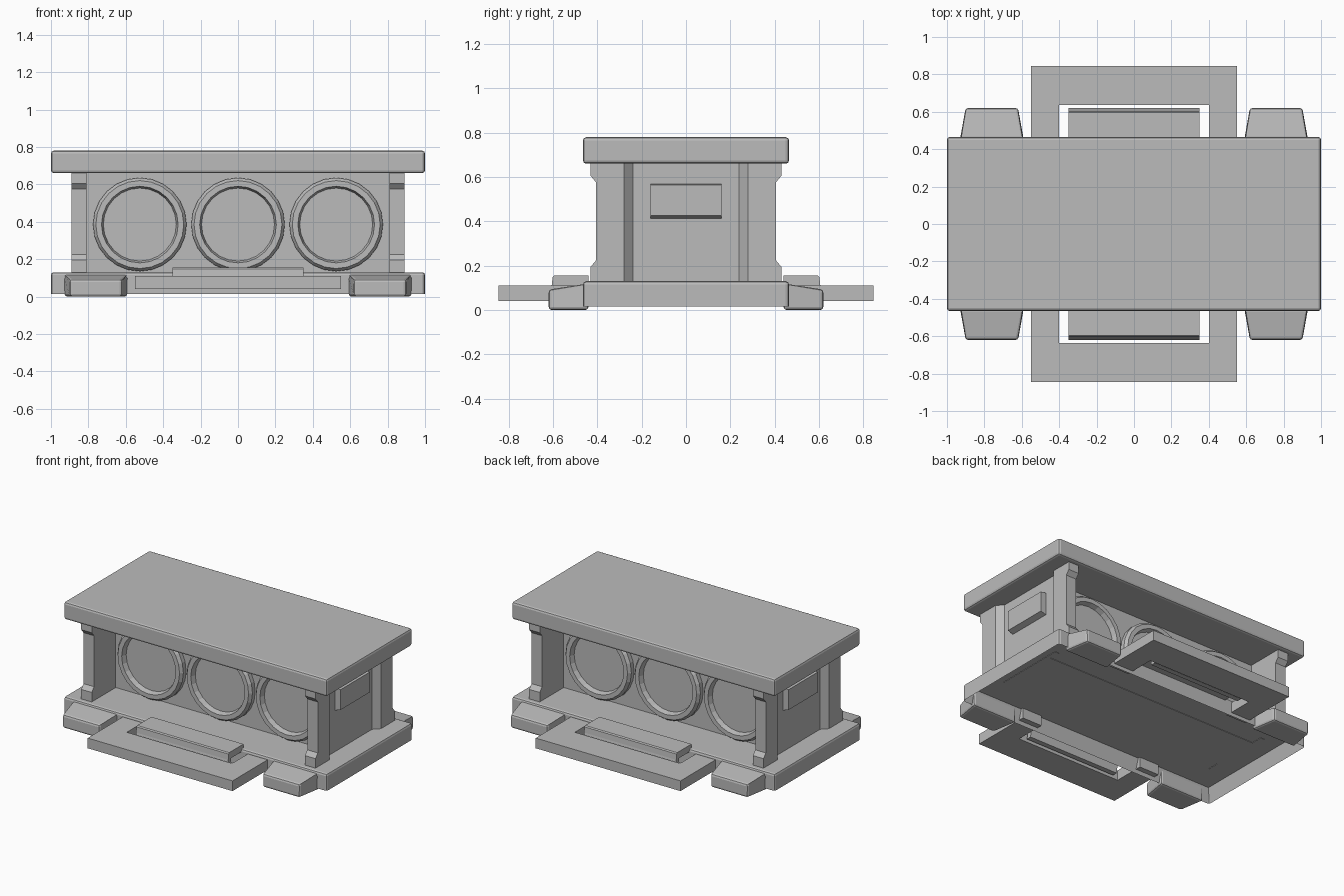
import bpy, bmesh
from math import cos, sin, tau
from mathutils import Vector

cube = bpy.data.objects.get("Cube")
if cube:
    bpy.data.objects.remove(cube)

grey = bpy.data.materials.new("plain_grey")
grey.use_nodes = True
grey.diffuse_color = (0.5, 0.5, 0.5, 1)
grey.node_tree.nodes["Principled BSDF"].inputs["Base Color"].default_value = (0.5, 0.5, 0.5, 1)


def finish(name, bm, bevel=0.0):
    bmesh.ops.recalc_face_normals(bm, faces=bm.faces)
    mesh = bpy.data.meshes.new(name)
    bm.to_mesh(mesh)
    bm.free()
    mesh.materials.append(grey)
    ob = bpy.data.objects.new(name, mesh)
    bpy.context.collection.objects.link(ob)
    if bevel:
        mod = ob.modifiers.new("bevel", "BEVEL")
        mod.width = bevel
        mod.segments = 2
        mod.limit_method = "ANGLE"
    return ob


def box(name, lo, hi, bevel=0.0):
    bm = bmesh.new()
    bmesh.ops.create_cube(bm, size=1)
    lo, hi = Vector(lo), Vector(hi)
    for v in bm.verts:
        v.co = (lo + hi) / 2 + v.co * (hi - lo)
    return finish(name, bm, bevel)


def prism(name, outline, axis, a, b, bevel=0.0):
    """Extrude a flat outline along one axis (0=x, 2=z) from a to b."""
    def place(p, t):
        return (t, *p) if axis == 0 else (*p, t)
    bm = bmesh.new()
    face = bm.faces.new([bm.verts.new(place(p, a)) for p in outline])
    ext = bmesh.ops.extrude_face_region(bm, geom=[face])
    shift = Vector(place((0, 0), b - a))
    bmesh.ops.translate(bm, vec=shift, verts=[g for g in ext["geom"] if isinstance(g, bmesh.types.BMVert)])
    return finish(name, bm, bevel)


def port(name, cx, cz, side, wall, steps=24):
    """Round recessed ring, turned about the y axis."""
    profile = [(0.25, -0.01), (0.25, 0.03), (0.235, 0.05), (0.205, 0.05), (0.195, 0.015)]
    bm = bmesh.new()
    rings = [[bm.verts.new((cx + r * cos(tau * i / steps), side * (wall + d), cz + r * sin(tau * i / steps)))
              for i in range(steps)] for r, d in profile]
    for inner, outer in zip(rings, rings[1:]):
        for i in range(steps):
            j = (i + 1) % steps
            bm.faces.new((inner[i], inner[j], outer[j], outer[i]))
    bm.faces.new(rings[-1])
    bm.faces.new(rings[0])
    finish(name, bm)


# Top slab
box("top_slab", (-1, -0.465, 0.66), (1, 0.465, 0.78), 0.015)

# Base tray, hollow underneath
bm = bmesh.new()
bmesh.ops.create_cube(bm, size=1)
for v in bm.verts:
    v.co = (v.co.x * 2, v.co.y * 0.93, 0.0725 + v.co.z * 0.115)
bmesh.ops.bevel(bm, geom=[e for e in bm.edges if max(v.co.z for v in e.verts) > 0.1],
                offset=0.015, segments=2, affect="EDGES", profile=0.5)
bottom = min(bm.faces, key=lambda f: f.calc_center_median().z)
bmesh.ops.inset_region(bm, faces=[bottom], thickness=0.03)
bmesh.ops.translate(bm, vec=(0, 0, 0.095), verts=bottom.verts)
finish("base_tray", bm)

# Inner body and end panels
box("body", (-0.84, -0.17, 0.107), (0.84, 0.17, 0.67))
for sx, side in ((1, "left"), (-1, "right")):
    box(f"{side}_end_panel", (min(sx * 0.82, sx * 0.85), -0.25, 0.107), (max(sx * 0.82, sx * 0.85), 0.25, 0.67))
    # End plate with a sloped lower edge
    plate = prism(f"{side}_end_plate", [(-0.16, 0.41), (0.16, 0.41), (0.16, 0.57), (-0.16, 0.57)],
                  0, sx * 0.84, sx * 0.89)
    for v in plate.data.vertices:
        if abs(v.co.x) > 0.88:
            v.co.z += 0.016 if v.co.z < 0.5 else -0.005

column = [(0.43, 0.12), (0.43, 0.195), (0.405, 0.225), (0.405, 0.575), (0.43, 0.605), (0.43, 0.67)]
foot = [(0.44, 0.0), (0.62, 0.0), (0.62, 0.092), (0.47, 0.115), (0.44, 0.115)]
hook = [(0.44, 0.155), (0.595, 0.155), (0.602, 0.148), (0.606, 0.11), (0.62, 0.05),
        (0.585, 0.05), (0.575, 0.11), (0.44, 0.11)]
frame = [(0.55, 0.42), (0.55, 0.845), (-0.55, 0.845), (-0.55, 0.42),
         (-0.4, 0.42), (-0.4, 0.635), (0.4, 0.635), (0.4, 0.42)]

for sy, face in ((-1, "front"), (1, "back")):
    # Three round ports on each long face
    for n, cx in enumerate((-0.525, 0, 0.525)):
        port(f"{face}_port_{n + 1}", cx, 0.385, sy, 0.17)

    # Handle frame and hooked catch
    prism(f"{face}_handle_frame", [(x, sy * y) for x, y in frame], 2, 0.04, 0.11)
    prism(f"{face}_catch", [(sy * y, z) for y, z in hook], 0, -0.35, 0.35)

    for sx, side in ((1, "left"), (-1, "right")):
        # Corner column with a chamfered inner edge
        back = [(0.17, 0.67), (0.17, 0.12)]
        prism(f"{face}_{side}_column", [(sy * y, z) for y, z in column + back], 0, sx * 0.81, sx * 0.85)
        outer = prism(f"{face}_{side}_column_face",
                      [(sy * y, z) for y, z in column + [(0.24, 0.67), (0.24, 0.12)]],
                      0, sx * 0.85, sx * 0.89)
        for v in outer.data.vertices:
            if abs(v.co.x) > 0.87 and abs(v.co.y) < 0.3:
                v.co.y = sy * 0.28

        # Tapered foot
        ob = prism(f"{face}_{side}_foot", [(sy * y, z) for y, z in foot], 0, sx * 0.59, sx * 0.93, 0.014)
        for v in ob.data.vertices:
            if abs(v.co.y) > 0.6:
                v.co.x = sx * (0.76 + (0.14 if abs(v.co.x) > 0.76 else -0.14))
